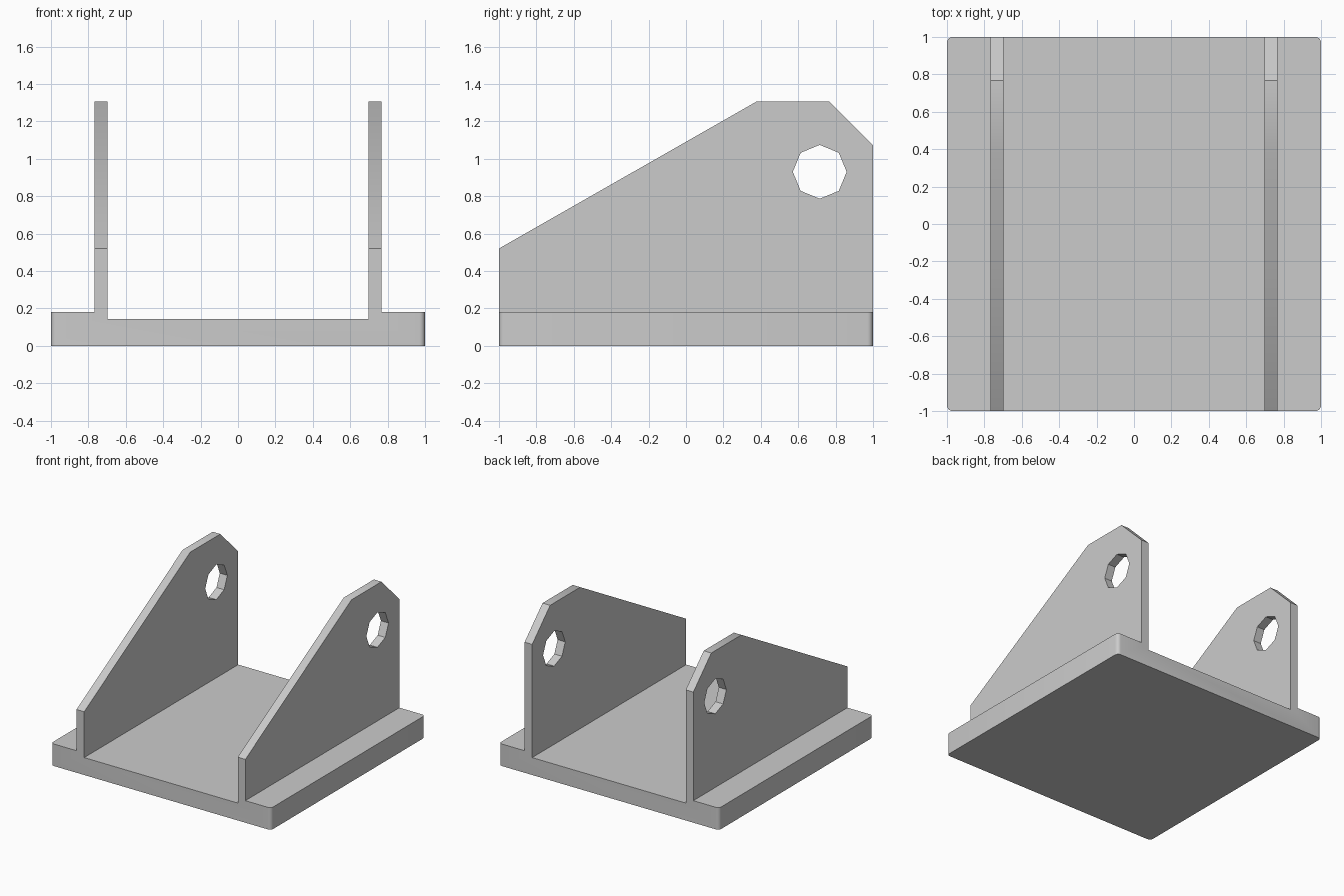
import bpy
import bmesh
from math import cos, sin, tau, radians

cube = bpy.data.objects.get("Cube")
if cube:
    bpy.data.objects.remove(cube, do_unlink=True)

grey = bpy.data.materials.new("plain grey")
grey.use_nodes = True
colour = (0.6, 0.6, 0.6, 1)
grey.diffuse_color = colour
grey.node_tree.nodes["Principled BSDF"].inputs["Base Color"].default_value = colour

INNER, OUTER = 0.698, 0.767      # faces of each side plate
FLOOR, RIM = 0.143, 0.181        # heights of the base


def activate(obj):
    bpy.ops.object.select_all(action="DESELECT")
    obj.select_set(True)
    bpy.context.view_layer.objects.active = obj


def smooth(obj):
    activate(obj)
    bpy.ops.object.shade_smooth_by_angle(angle=radians(30))


# Base: stepped cross-section pulled from front to back, outer corners rounded
half = [(OUTER, FLOOR), (OUTER, RIM), (1, RIM), (1, 0)]
section = half + [(-x, z) for x, z in reversed(half)]
bm = bmesh.new()
face = bm.faces.new([bm.verts.new((x, -1, z)) for x, z in section])
pulled = bmesh.ops.extrude_face_region(bm, geom=[face])["geom"]
bmesh.ops.translate(bm, vec=(0, 2, 0),
                    verts=[v for v in pulled if isinstance(v, bmesh.types.BMVert)])
bmesh.ops.recalc_face_normals(bm, faces=bm.faces)
corners = [e for e in bm.edges if all(abs(v.co.x) > 0.99 for v in e.verts)
           and abs(e.verts[0].co.z - e.verts[1].co.z) > 0.1]
bmesh.ops.bevel(bm, geom=corners, offset=0.03, segments=5, profile=0.5,
                affect="EDGES")
mesh = bpy.data.meshes.new("base")
bm.to_mesh(mesh)
bm.free()
mesh.materials.append(grey)
base = bpy.data.objects.new("base", mesh)
bpy.context.collection.objects.link(base)
smooth(base)

# Side plates: outline with an eight-sided hole, given thickness
outline = [(-1, FLOOR), (1, FLOOR), (1, 1.073), (0.767, 1.305),
           (0.376, 1.305), (-1, 0.52)]
hole = [(0.715 + 0.144 * cos(tau * i / 8), 0.93 + 0.144 * sin(tau * i / 8))
        for i in range(8)]


def side_plate(name, side):
    curve = bpy.data.curves.new(name, "CURVE")
    curve.dimensions = "2D"
    curve.fill_mode = "BOTH"
    curve.extrude = (OUTER - INNER) / 2
    for points in (outline, hole):
        spline = curve.splines.new("POLY")
        spline.points.add(len(points) - 1)
        for p, (y, z) in zip(spline.points, points):
            p.co = (y, z, 0, 1)
        spline.use_cyclic_u = True
    curve.materials.append(grey)
    plate = bpy.data.objects.new(name, curve)
    bpy.context.collection.objects.link(plate)
    plate.rotation_euler = (radians(90), 0, radians(90))
    plate.location.x = side * (INNER + OUTER) / 2
    activate(plate)
    bpy.ops.object.convert(target="MESH")
    plate = bpy.context.object
    bm = bmesh.new()
    bm.from_mesh(plate.data)
    bmesh.ops.remove_doubles(bm, verts=bm.verts, dist=0.0001)
    bmesh.ops.dissolve_limit(bm, angle_limit=0.01, verts=bm.verts, edges=bm.edges)
    bmesh.ops.recalc_face_normals(bm, faces=bm.faces)
    bm.to_mesh(plate.data)
    bm.free()
    smooth(plate)


side_plate("left_side_plate", 1)
side_plate("right_side_plate", -1)
